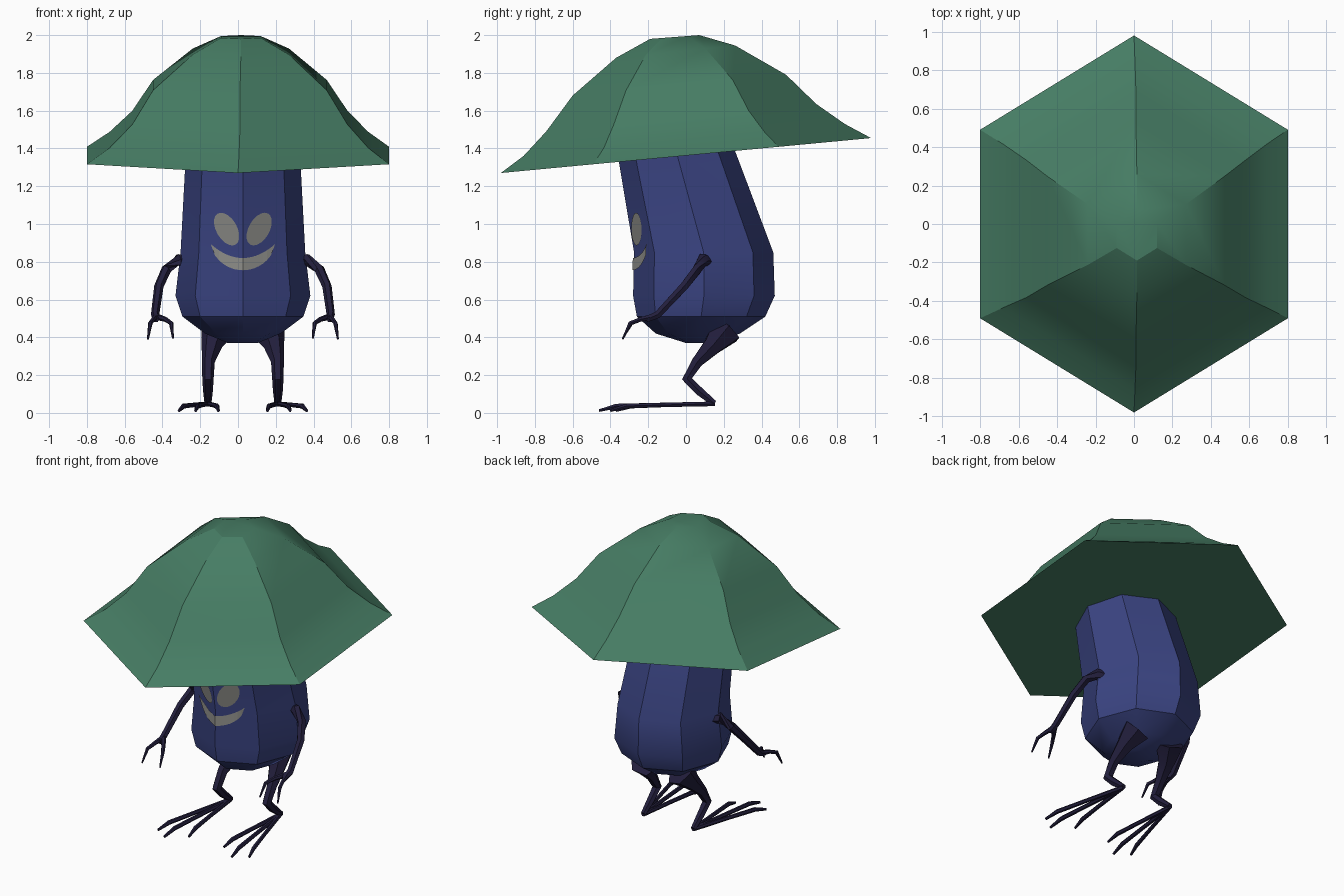
import bpy, bmesh, math
from mathutils import Vector

if "Cube" in bpy.data.objects:
    bpy.data.objects.remove(bpy.data.objects["Cube"])

CX = 0.026  # the creature's own mirror plane


def material(name, rgb):
    m = bpy.data.materials.new(name)
    m.diffuse_color = (*rgb, 1)
    m.use_nodes = True
    m.node_tree.nodes["Principled BSDF"].inputs["Base Color"].default_value = m.diffuse_color
    return m


GREEN = material("cap green", (0.062, 0.205, 0.128))
BLUE = material("body blue", (0.043, 0.058, 0.225))
DARK = material("limb dark indigo", (0.016, 0.013, 0.045))
GREY = material("face grey", (0.27, 0.27, 0.25))


def finish(name, bm, mat, smooth=None):
    me = bpy.data.meshes.new(name)
    bm.to_mesh(me)
    bm.free()
    ob = bpy.data.objects.new(name, me)
    bpy.context.collection.objects.link(ob)
    me.materials.append(mat)
    if smooth:
        bpy.ops.object.select_all(action='DESELECT')
        ob.select_set(True)
        bpy.context.view_layer.objects.active = ob
        bpy.ops.object.shade_smooth_by_angle(angle=math.radians(smooth))
    return ob


def loft(bm, rings):
    """Skin a stack of equal-sized rings and close both ends."""
    vs = [[bm.verts.new(p) for p in r] for r in rings]
    n = len(vs[0])
    faces = [bm.faces.new((a[i], a[(i + 1) % n], b[(i + 1) % n], b[i]))
             for a, b in zip(vs, vs[1:]) for i in range(n)]
    faces += [bm.faces.new(vs[0]), bm.faces.new(vs[-1])]
    bmesh.ops.recalc_face_normals(bm, faces=faces)


def ring(n, cx, hx, y0, y1, z0, z1):
    """Polygon with a corner at front and back, tilted from z0 (front) to z1 (back)."""
    out = []
    wide = max(abs(math.cos(math.tau * k / n + math.pi / 2)) for k in range(n))
    for k in range(n):
        a = math.tau * k / n + math.pi / 2
        t = (math.sin(a) + 1) / 2
        out.append((cx + hx * math.cos(a) / wide, y0 + (y1 - y0) * t, z0 + (z1 - z0) * t))
    return out


def tube(bm, pts, radii, sides=6):
    pts = [Vector(p) for p in pts]
    rings = []
    for i, (p, r) in enumerate(zip(pts, radii)):
        d = Vector()
        if i > 0:
            d += (p - pts[i - 1]).normalized()
        if i < len(pts) - 1:
            d += (pts[i + 1] - p).normalized()
        d.normalize()
        u = Vector((1, 0, 0)) if abs(d.x) < 0.8 else Vector((0, 1, 0))
        u = (u - d * u.dot(d)).normalized()
        v = d.cross(u)
        rings.append([p + r * (u * math.cos(math.tau * k / sides) + v * math.sin(math.tau * k / sides))
                      for k in range(sides)])
    loft(bm, rings)


# Cap: six-sided, tilted bell
bm = bmesh.new()
loft(bm, [ring(6, *r) for r in (
    (0.0, 0.80, -0.98, 0.98, 1.27, 1.455),
    (0.005, 0.685, -0.86, 0.84, 1.36, 1.53),
    (0.01, 0.57, -0.74, 0.69, 1.49, 1.635),
    (0.01, 0.46, -0.60, 0.53, 1.68, 1.79),
    (0.015, 0.255, -0.37, 0.26, 1.88, 1.945),
    (0.015, 0.105, -0.19, 0.07, 1.98, 2.0))])
finish("cap", bm, GREEN, 25)

# Body: eight-sided stem; each row is z, front y, back y, half width
BODY = ((0.37, 0.0, 0.14, 0.08), (0.42, -0.16, 0.285, 0.20), (0.51, -0.26, 0.42, 0.32),
        (0.62, -0.28, 0.47, 0.357), (0.85, -0.275, 0.462, 0.33),
        (1.32, -0.354, 0.285, 0.305), (1.45, -0.375, 0.235, 0.30))
bm = bmesh.new()
loft(bm, [ring(8, CX, h, y0, y1, z, z) for z, y0, y1, h in BODY])
finish("body", bm, BLUE, 30)


def on_body(x, z):
    """Point just in front of the two front faces of the body (x from the mirror plane)."""
    for a, b in zip(BODY, BODY[1:]):
        if a[0] <= z <= b[0]:
            t = (z - a[0]) / (b[0] - a[0])
            _, y0, y1, h = (p + (q - p) * t for p, q in zip(a, b))
            s = math.sqrt(0.5)
            return (CX + x, y0 + abs(x) / (h * s) * (y1 - y0) / 2 * (1 - s) - 0.006, z)


# Eyes: slanted ovals lying on the body
for side, label in ((-1, "left"), (1, "right")):
    bm = bmesh.new()
    vs = []
    for k in range(20):
        a = math.tau * k / 20
        u, v = 0.055 * math.cos(a), 0.095 * math.sin(a)
        c, s = math.cos(math.radians(30)), math.sin(math.radians(30))
        vs.append(bm.verts.new(on_body(side * (0.086 + u * c + v * s), 0.973 - u * s + v * c)))
    bm.faces.new(vs if side > 0 else vs[::-1])
    finish(label + "_eye", bm, GREY)

# Mouth: crescent strip bending over the front edge
bm = bmesh.new()
N = 16
cols = []
for i in range(N + 1):
    x = 0.17 * (2 * i / N - 1)
    q = (x / 0.17) ** 2
    low = 0.892 - 0.137 * math.sqrt(1 - q) ** 1.2
    top = 0.893 - 0.073 * (1 - q)
    cols.append([bm.verts.new(on_body(x, z)) for z in (low, max(top, low + 0.002))])
for a, b in zip(cols, cols[1:]):
    bm.faces.new((a[0], b[0], b[1], a[1]))
finish("mouth", bm, GREY)

# Arms and legs, mirrored about the creature's own middle
for side, label in ((-1, "left"), (1, "right")):
    def P(*pts):
        return [(CX + side * x, y, z) for x, y, z in pts]

    # Arm with two hooked fingers
    bm = bmesh.new()
    tube(bm, P((0.27, 0.12, 0.79), (0.34, 0.09, 0.81), (0.405, 0.06, 0.76), (0.445, -0.01, 0.67),
               (0.465, -0.15, 0.52), (0.46, -0.21, 0.495)),
         (0.035, 0.034, 0.028, 0.025, 0.022, 0.018))
    tube(bm, P((0.46, -0.17, 0.51), (0.41, -0.24, 0.495), (0.38, -0.29, 0.475), (0.37, -0.335, 0.395)),
         (0.018, 0.013, 0.012, 0.005))
    tube(bm, P((0.46, -0.17, 0.51), (0.475, -0.24, 0.495), (0.49, -0.295, 0.475), (0.503, -0.335, 0.39)),
         (0.018, 0.013, 0.012, 0.005))
    finish(label + "_arm", bm, DARK, 40)

    # Leg bent backwards
    bm = bmesh.new()
    tube(bm, P((0.13, 0.21, 0.44), (0.165, 0.14, 0.355), (0.183, 0.06, 0.27), (0.185, 0.005, 0.18),
               (0.185, 0.07, 0.115), (0.185, 0.15, 0.05)),
         (0.095, 0.055, 0.034, 0.030, 0.026, 0.018))
    finish(label + "_leg", bm, DARK, 40)

    # Foot with three long toes
    bm = bmesh.new()
    for tx, ty in ((0.13, -0.37), (0.25, -0.46), (0.338, -0.40)):
        path = [(0.185 + (tx - 0.185) * t, 0.15 + (ty - 0.15) * t, z)
                for t, z in ((0, 0.048), (0.5, 0.042), (0.85, 0.036), (1, 0.012))]
        tube(bm, P(*path), (0.014, 0.013, 0.014, 0.008))
    finish(label + "_foot", bm, DARK, 40)
